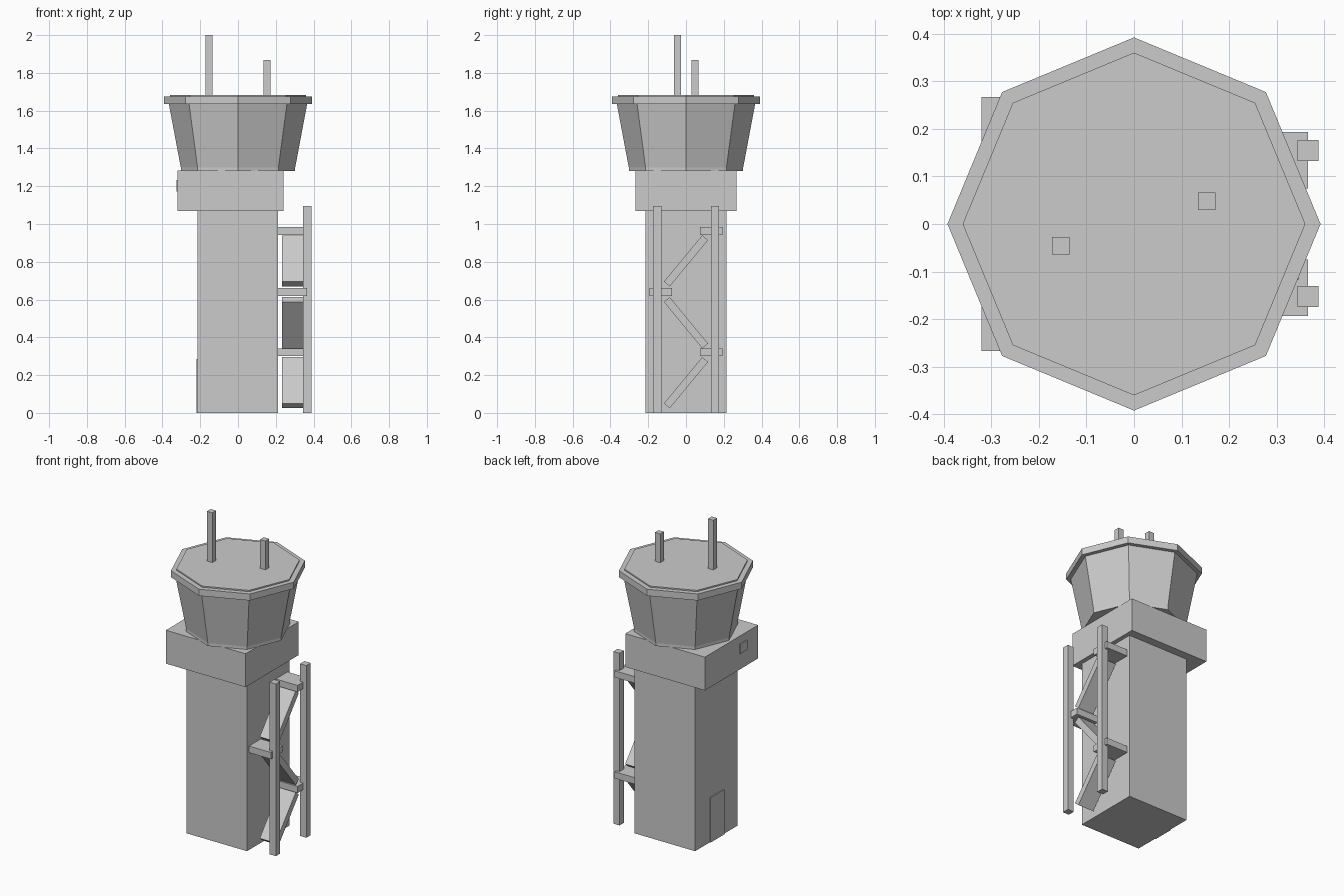
import bpy
import bmesh
import math
from mathutils import Matrix, Vector

cube = bpy.data.objects.get("Cube")
if cube:
    bpy.data.objects.remove(cube, do_unlink=True)

# One plain grey for the whole tower
grey = bpy.data.materials.new("plain_grey")
grey.use_nodes = True
colour = (0.6, 0.6, 0.6, 1)
grey.diffuse_color = colour
grey.node_tree.nodes["Principled BSDF"].inputs["Base Color"].default_value = colour


def finish(name, bm):
    bmesh.ops.recalc_face_normals(bm, faces=bm.faces)
    mesh = bpy.data.meshes.new(name)
    bm.to_mesh(mesh)
    bm.free()
    mesh.materials.append(grey)
    obj = bpy.data.objects.new(name, mesh)
    bpy.context.collection.objects.link(obj)
    return obj


def box(name, x, y, z, tilt=0):
    """Box from three (low, high) ranges, tilted about its own x axis."""
    bm = bmesh.new()
    bmesh.ops.create_cube(bm, size=1)
    size = [hi - lo for lo, hi in (x, y, z)]
    centre = Vector([(lo + hi) / 2 for lo, hi in (x, y, z)])
    bm.transform(Matrix.Translation(centre) @ Matrix.Rotation(tilt, 4, "X")
                 @ Matrix.Diagonal((*size, 1)))
    return finish(name, bm)


def octagon(name, r_low, r_high, z_low, z_high):
    """Eight-sided frustum with corners on the axes."""
    bm = bmesh.new()
    rings = []
    for r, z in ((r_low, z_low), (r_high, z_high)):
        rings.append([bm.verts.new((r * math.cos(i * math.pi / 4),
                                    r * math.sin(i * math.pi / 4), z))
                      for i in range(8)])
    low, high = rings
    bm.faces.new(low[::-1])
    bm.faces.new(high)
    for i in range(8):
        j = (i + 1) % 8
        bm.faces.new((low[i], low[j], high[j], high[i]))
    return finish(name, bm)


# Shaft, door, upper room and its small window
box("shaft", (-0.214, 0.213), (-0.214, 0.214), (0, 1.07))
box("door", (-0.22, -0.213), (-0.07, 0.066), (0, 0.285))
box("upper_room", (-0.32, 0.24), (-0.267, 0.267), (1.07, 1.282))
box("room_window", (-0.326, -0.319), (-0.15, -0.08), (1.172, 1.232))

# Octagonal control cab and roof
octagon("cab_base", 0.303, 0.303, 1.281, 1.318)
octagon("cab_walls", 0.303, 0.366, 1.3, 1.635)
octagon("roof_rim", 0.392, 0.392, 1.634, 1.676)
octagon("roof_panel", 0.36, 0.36, 1.67, 1.684)

# Roof masts
for name, x, y, top in (("tall_mast", -0.154, -0.046, 2.0),
                        ("short_mast", 0.153, 0.048, 1.867)):
    h = 0.0185
    box(name, (x - h, x + h), (y - h, y + h), (1.68, top))

# Outside stair: posts, landings and zigzag ramps
for name, y in (("front_stair_post", -0.152), ("back_stair_post", 0.154)):
    box(name, (0.344, 0.388), (y - 0.022, y + 0.022), (0, 1.094))

for i, (side, z) in enumerate(((1, 0.321), (-1, 0.639), (1, 0.963))):
    y = side * 0.134
    box(f"stair_landing_{i + 1}", (0.212, 0.366), (y - 0.059, y + 0.059),
        (z - 0.021, z + 0.021))

for i, (side, z) in enumerate(((1, 0.16), (-1, 0.477), (1, 0.805))):
    box(f"stair_ramp_{i + 1}", (0.234, 0.346), (-0.159, 0.159),
        (z - 0.02, z + 0.02), side * math.radians(50.4))
